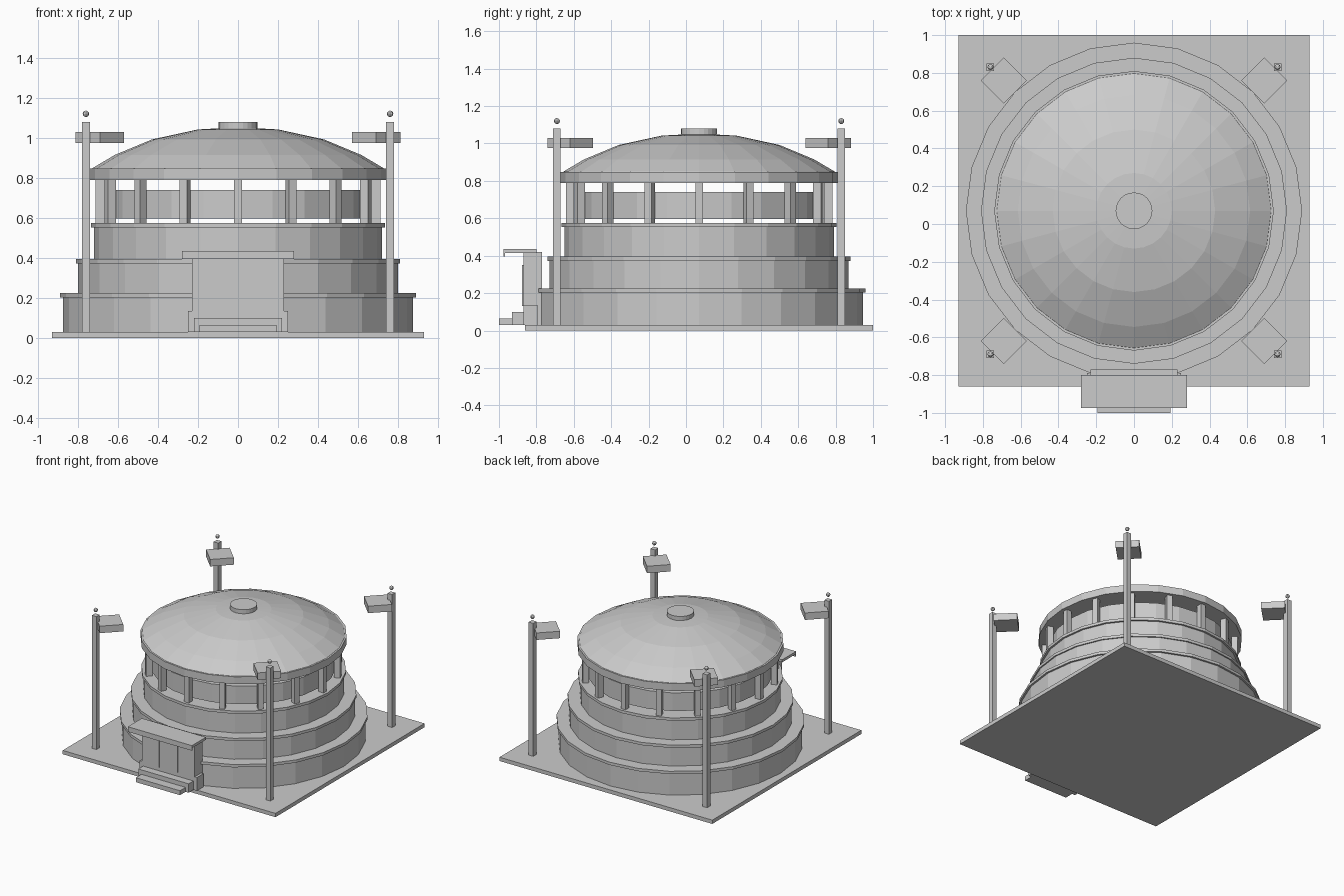
import bpy, bmesh, math
from mathutils import Matrix, Vector

if "Cube" in bpy.data.objects:
    bpy.data.objects.remove(bpy.data.objects["Cube"])

CY = 0.07   # centre of the round building in y
SEG = 24


def finish(name, bm):
    bmesh.ops.recalc_face_normals(bm, faces=bm.faces)
    me = bpy.data.meshes.new(name)
    bm.to_mesh(me)
    bm.free()
    ob = bpy.data.objects.new(name, me)
    bpy.context.collection.objects.link(ob)
    return ob


def box(name, x, y, z, angle=0.0):
    """Box from (min, max) ranges, turned about its own vertical axis."""
    size = Vector((x[1] - x[0], y[1] - y[0], z[1] - z[0]))
    mid = Vector((sum(x) / 2, sum(y) / 2, sum(z) / 2))
    bm = bmesh.new()
    bmesh.ops.create_cube(bm, size=1, matrix=Matrix.Translation(mid)
                          @ Matrix.Rotation(angle, 4, 'Z') @ Matrix.Diagonal(size.to_4d()))
    return finish(name, bm)


def lathe(name, profile, seg=SEG):
    """Closed solid of revolution from (radius, z) points, capped at both ends."""
    bm = bmesh.new()
    rings = [[bm.verts.new((r * math.cos(math.tau * i / seg),
                            CY + r * math.sin(math.tau * i / seg), z))
              for i in range(seg)] for r, z in profile]
    for a, b in zip(rings, rings[1:]):
        for i in range(seg):
            j = (i + 1) % seg
            bm.faces.new((a[i], a[j], b[j], b[i]))
    bm.faces.new(rings[0][::-1])
    bm.faces.new(rings[-1])
    return finish(name, bm)


# Ground slab
box("base_slab", (-0.93, 0.93), (-0.86, 1.0), (0, 0.03))

# Three stepped tiers, each with a projecting lip
for n, (r, lip, z0, z1) in enumerate([(0.875, 0.89, 0.03, 0.225),
                                      (0.80, 0.81, 0.225, 0.395),
                                      (0.72, 0.735, 0.395, 0.575)], 1):
    lathe(f"tier_{n}", [(r, z0), (r, z1 - 0.02)])
    lathe(f"tier_{n}_lip", [(lip, z1 - 0.022), (lip, z1)])

# Window drum behind the colonnade
lathe("window_drum", [(0.665, 0.597), (0.665, 0.74)])

# Colonnade
for i in range(16):
    a = math.tau * i / 16
    cx, cy = 0.69 * math.cos(a), CY + 0.69 * math.sin(a)
    box(f"column_{i + 1}", (cx - 0.0225, cx + 0.0225), (cy - 0.02, cy + 0.02), (0.57, 0.795), a)

# Roof ring, dome and cap
lathe("roof_ring", [(0.74, 0.79), (0.74, 0.848)])
lathe("dome", [(0.735, 0.835), (0.725, 0.85), (0.615, 0.915), (0.43, 0.992),
               (0.2, 1.042), (0.05, 1.05)])
lathe("dome_cap", [(0.097, 1.04), (0.097, 1.08)])

# Floodlight masts at the four corners
for sx in (-1, 1):
    for sy in (-1, 1):
        x, y = sx * 0.76, CY + sy * 0.76
        box("light_mast", (x - 0.02, x + 0.02), (y - 0.02, y + 0.02), (0.03, 1.08))
        px, py = sx * 0.69, CY + sy * 0.69
        box("light_panel", (px - 0.086, px + 0.086), (py - 0.086, py + 0.086),
            (0.975, 1.03), math.pi / 4)
        bm = bmesh.new()
        bmesh.ops.create_uvsphere(bm, u_segments=8, v_segments=6, radius=0.016,
                                  matrix=Matrix.Translation((x, y, 1.12)))
        finish("mast_beacon", bm)

# Entrance porch
box("entrance_block", (-0.23, 0.23), (-0.87, -0.77), (0.03, 0.42))
box("entrance_roof", (-0.28, 0.28), (-0.975, -0.8), (0.415, 0.435))
box("roof_fascia", (-0.28, 0.28), (-0.975, -0.968), (0.395, 0.42))
for s in (-1, 1):
    xs = sorted((s * 0.22, s * 0.25))
    box("entrance_cheek", xs, (-0.87, -0.79), (0.03, 0.135))
    box("door_fin", (s * 0.08 - 0.004, s * 0.08 + 0.004), (-0.876, -0.865), (0.13, 0.35))
box("upper_step", (-0.22, 0.22), (-0.93, -0.86), (0.03, 0.10))
box("lower_step", (-0.193, 0.193), (-1.0, -0.86), (0.03, 0.065))
